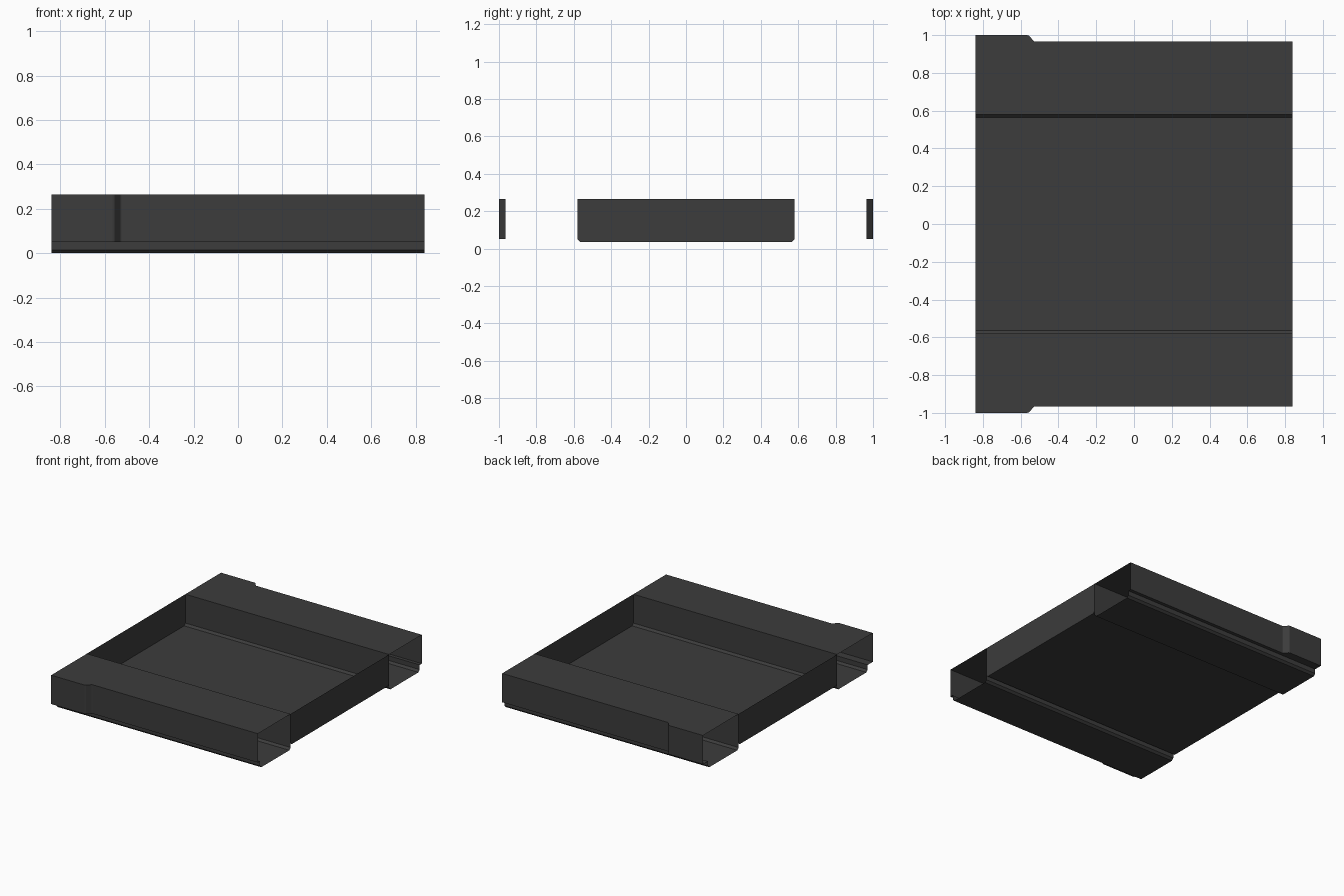
import bpy, bmesh

if "Cube" in bpy.data.objects:
    bpy.data.objects.remove(bpy.data.objects["Cube"])

L, TOP = 0.84, 0.265           # half length, rim height
IN, OUT, LOW = 0.58, 0.965, 0.94   # inner wall, outer wall, recessed foot

dark = bpy.data.materials.new("dark_grey")
dark.diffuse_color = (0.045, 0.045, 0.045, 1)
dark.use_nodes = True
dark.node_tree.nodes["Principled BSDF"].inputs["Base Color"].default_value = dark.diffuse_color


def sheet(name, sections, closed=False):
    """Skin quads between matching rows of points."""
    bm = bmesh.new()
    rows = [[bm.verts.new(p) for p in s] for s in sections]
    n = len(rows[0])
    for a, b in zip(rows, rows[1:]):
        for i in range(n if closed else n - 1):
            j = (i + 1) % n
            bm.faces.new((a[i], a[j], b[j], b[i]))
    return finish(name, bm)


def finish(name, bm):
    me = bpy.data.meshes.new(name)
    bm.to_mesh(me)
    bm.free()
    me.materials.append(dark)
    ob = bpy.data.objects.new(name, me)
    bpy.context.collection.objects.link(ob)
    return ob


def mirror(ob, axis):
    m = ob.modifiers.new("Mirror", "MIRROR")
    m.use_axis = [i == axis for i in range(3)]
    m.use_mirror_merge = False


# Hollow side rails, open at both ends, with a wider block at one end
def rail_section(x, outer):
    prof = [(IN, TOP), (IN, 0.05), (IN, 0.015), (IN + 0.015, 0),
            (LOW - 0.015, 0), (LOW, 0.015), (LOW, 0.05),
            (outer, 0.05), (outer, TOP)]
    return [(x, y, z) for y, z in prof]


stations = [(-L, 1.0), (-0.565, 1.0), (-0.555, 0.997), (-0.53, OUT + 0.002),
            (-0.525, OUT), (L, OUT)]
rails = sheet("side_rails", [rail_section(*s) for s in stations], closed=True)
mirror(rails, 1)

# Thin floor with chamfered long edges
tray = [(-IN, 0.05), (-IN + 0.015, 0.035), (IN - 0.015, 0.035), (IN, 0.05)]
sheet("tray_floor", [[(x, y, z) for y, z in tray] for x in (L, -L)])

# End panels closing the tray between the rails
bm = bmesh.new()
bm.faces.new([bm.verts.new((L, y, z)) for y, z in [(-IN, TOP)] + tray + [(IN, TOP)]])
mirror(finish("end_panels", bm), 0)
